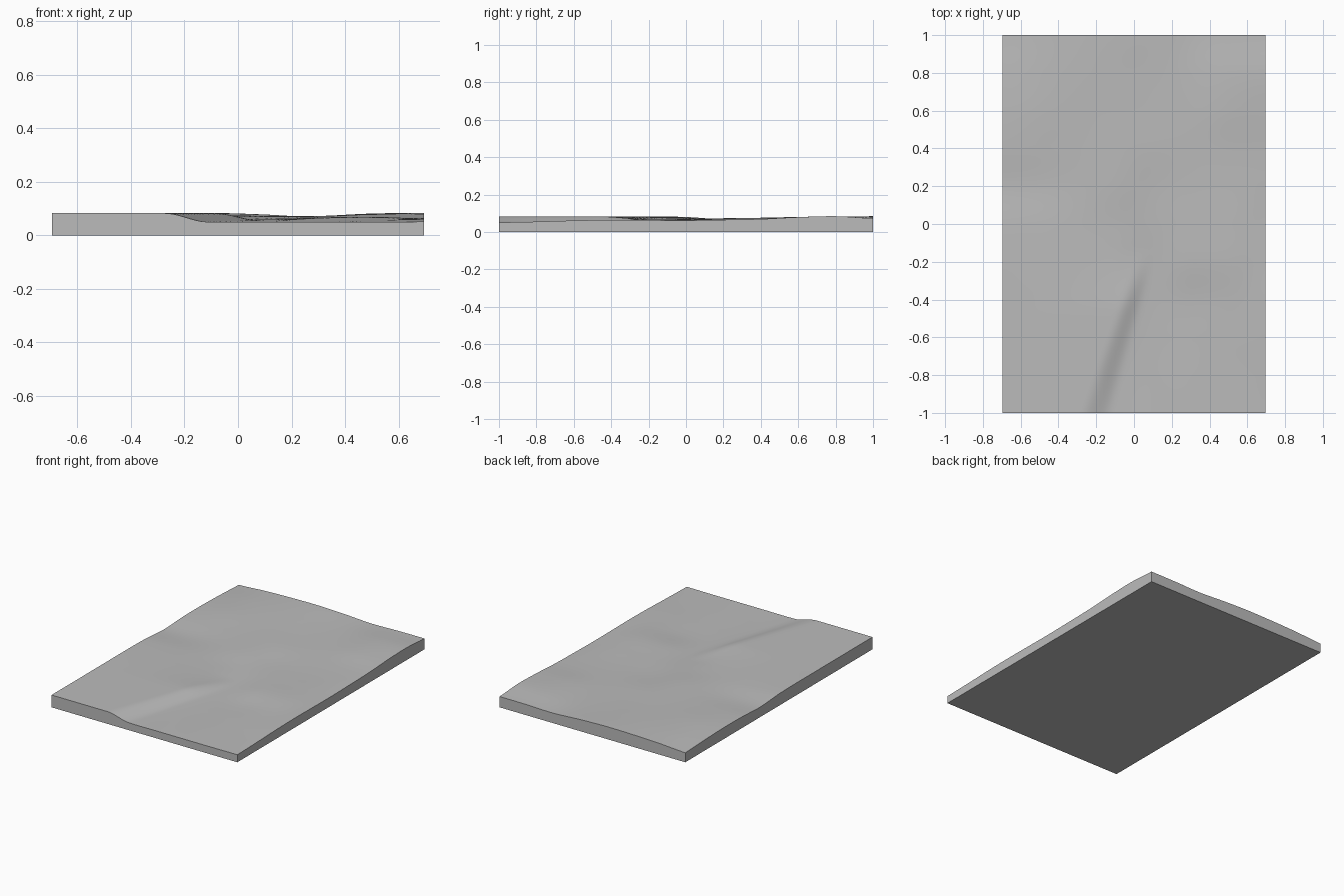
import bpy
import bmesh
import math

cube = bpy.data.objects.get("Cube")
if cube:
    bpy.data.objects.remove(cube, do_unlink=True)

HALF_WIDTH = 0.695

# Coarse ground heights in thousandths: rows run back to front, columns left to right in x
GROUND = [[int(h) for h in row.split()] for row in (
    "64 76 82 84 78 68 72 73",
    "72 79 81 80 75 72 81 84",
    "77 80 78 76 73 72 79 79",
    "76 75 74 75 72 69 69 69",
    "68 68 71 73 65 66 66 65",
    "80 77 73 67 61 66 68 62",
    "83 81 76 68 55 65 69 63",
    "83 82 74 64 51 52 60 64",
    "83 80 68 56 50 50 55 61",
    "83 78 62 51 50 50 51 55",
    "83 78 60 50 50 50 50 51",
)]


def clamp(value, low, high):
    return max(low, min(high, value))


def smoothstep(t):
    t = clamp(t, 0, 1)
    return t * t * (3 - 2 * t)


def spline(a, b, c, d, t):
    """Catmull-Rom curve between b and c."""
    return b + t / 2 * (c - a + t * (2 * a - 5 * b + 4 * c - d + t * (3 * (b - c) + d - a)))


def sample(values, position):
    """Smooth value of a list at a fractional position."""
    last = len(values) - 1
    i = min(int(position), last - 1)
    points = [values[clamp(i + k, 0, last)] for k in (-1, 0, 1, 2)]
    return spline(*points, position - i)


def height(x, y):
    u = clamp((x / HALF_WIDTH + 1) / 2, 0, 1) * (len(GROUND[0]) - 1)
    v = clamp((1 - y) / 2, 0, 1) * (len(GROUND) - 1)
    ground = sample([sample(row, u) for row in GROUND], v) / 1000
    # Raised bank beside the flat valley floor, ending in a steep slanting wall
    foot = -0.12 + 0.28 * (y + 1)
    wall_width = max(0.08, 0.16 - 0.08 * (y + 1))
    bank = smoothstep((foot - x) / wall_width) * smoothstep((-0.12 - y) / 0.35)
    return ground + (0.083 - ground) * bank


# Terrain surface
bm = bmesh.new()
bmesh.ops.create_grid(bm, x_segments=70, y_segments=100, size=1)
for v in bm.verts:
    v.co.x *= HALF_WIDTH
    v.co.z = height(v.co.x, v.co.y)

# Straight sides and flat underside
rim = [e for e in bm.edges if e.is_boundary]
skirt = bmesh.ops.extrude_edge_only(bm, edges=rim)["geom"]
for v in skirt:
    if isinstance(v, bmesh.types.BMVert):
        v.co.z = 0
base_edges = [e for e in bm.edges if e.is_boundary]
bmesh.ops.edgeloop_fill(bm, edges=base_edges)
bmesh.ops.recalc_face_normals(bm, faces=bm.faces)

mesh = bpy.data.meshes.new("terrain_slab")
bm.to_mesh(mesh)
bm.free()
terrain = bpy.data.objects.new("terrain_slab", mesh)
bpy.context.collection.objects.link(terrain)

# Plain grey stone
stone = bpy.data.materials.new("stone_grey")
stone.use_nodes = True
grey = (0.5, 0.5, 0.5, 1)
stone.diffuse_color = grey
for node in stone.node_tree.nodes:
    if node.type == "BSDF_PRINCIPLED":
        node.inputs["Base Color"].default_value = grey
mesh.materials.append(stone)

# Smooth ground with crisp slab edges
bpy.ops.object.select_all(action="DESELECT")
terrain.select_set(True)
bpy.context.view_layer.objects.active = terrain
bpy.ops.object.shade_smooth_by_angle(angle=math.radians(35))
